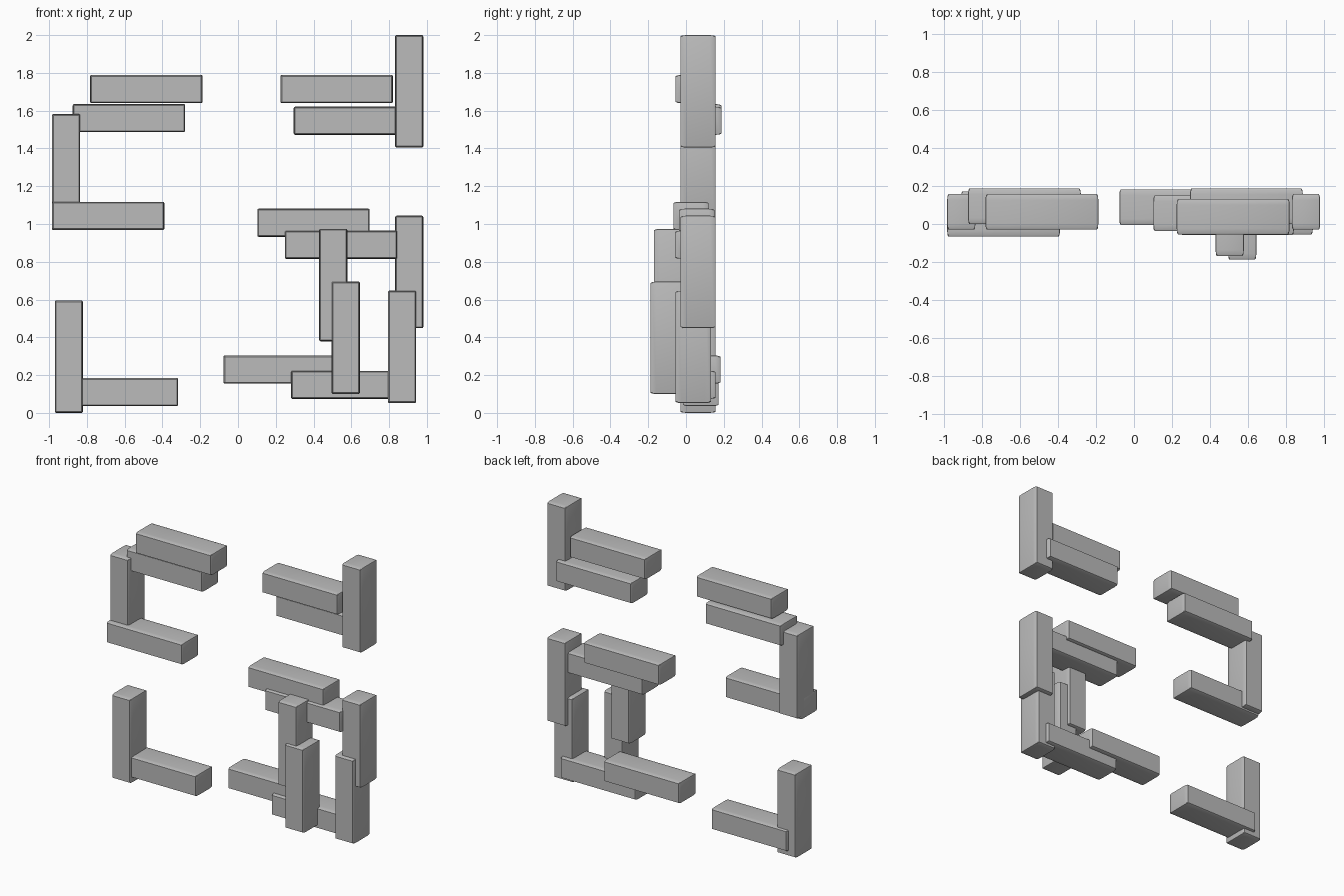
import bpy
import bmesh
from mathutils import Matrix

cube = bpy.data.objects.get("Cube")
if cube:
    bpy.data.objects.remove(cube, do_unlink=True)

LENGTH, WIDTH, DEPTH = 0.595, 0.149, 0.187
EDGE = 0.007      # edge rounding across the bar's face
STRETCH = 4.5     # the rounding is drawn out along the depth

grey = bpy.data.materials.new("plain_grey")
grey.use_nodes = True
grey.diffuse_color = (0.5, 0.5, 0.5, 1)
grey.node_tree.nodes["Principled BSDF"].inputs["Base Color"].default_value = (0.5, 0.5, 0.5, 1)


def bar_mesh(name, size_x, size_z):
    """Bar with softened edges, its rounding stretched front to back."""
    bm = bmesh.new()
    bmesh.ops.create_cube(bm, size=1)
    bmesh.ops.transform(bm, matrix=Matrix.Diagonal((size_x, DEPTH / STRETCH, size_z, 1)), verts=bm.verts)
    bmesh.ops.bevel(bm, geom=bm.edges[:], offset=EDGE, segments=2, profile=0.5, affect='EDGES')
    bmesh.ops.transform(bm, matrix=Matrix.Diagonal((1, STRETCH, 1, 1)), verts=bm.verts)
    bmesh.ops.recalc_face_normals(bm, faces=bm.faces)
    mesh = bpy.data.meshes.new(name)
    bm.to_mesh(mesh)
    bm.free()
    mesh.materials.append(grey)
    return mesh


def add_bar(name, left, bottom, front, upright=False):
    """Place a bar by its lowest x, z and y."""
    sx, sz = (WIDTH, LENGTH) if upright else (LENGTH, WIDTH)
    bar = bpy.data.objects.new(name, bar_mesh(name, sx, sz))
    bar.location = (left + sx / 2, front + DEPTH / 2, bottom + sz / 2)
    bpy.context.collection.objects.link(bar)
    bar.select_set(True)
    bpy.context.view_layer.objects.active = bar


bpy.ops.object.select_all(action='DESELECT')

# Lying bars
add_bar("upper_right_top_bar", -0.783, 1.64, -0.03)
add_bar("upper_right_second_bar", -0.875, 1.486, 0.0)
add_bar("upper_right_bottom_bar", -0.985, 0.968, -0.067)
add_bar("lower_right_bottom_bar", -0.912, 0.036, -0.015)
add_bar("upper_left_top_bar", 0.225, 1.64, -0.055)
add_bar("upper_left_second_bar", 0.295, 1.472, 0.0)
add_bar("frame_top_bar", 0.102, 0.932, -0.037)
add_bar("frame_second_bar", 0.248, 0.816, -0.058)
add_bar("frame_bottom_bar", 0.281, 0.074, -0.03)
add_bar("frame_rear_bottom_bar", -0.077, 0.155, -0.005)

# Standing bars
add_bar("upper_right_post", -0.985, 0.987, -0.03, True)
add_bar("lower_right_post", -0.97, 0.0, -0.03, True)
add_bar("upper_left_post", 0.832, 1.405, -0.03, True)
add_bar("frame_upper_outer_post", 0.832, 0.449, -0.03, True)
add_bar("frame_lower_outer_post", 0.794, 0.052, -0.055, True)
add_bar("frame_upper_inner_post", 0.43, 0.379, -0.169, True)
add_bar("frame_lower_inner_post", 0.496, 0.1, -0.188, True)

bpy.ops.object.shade_smooth_by_angle()
